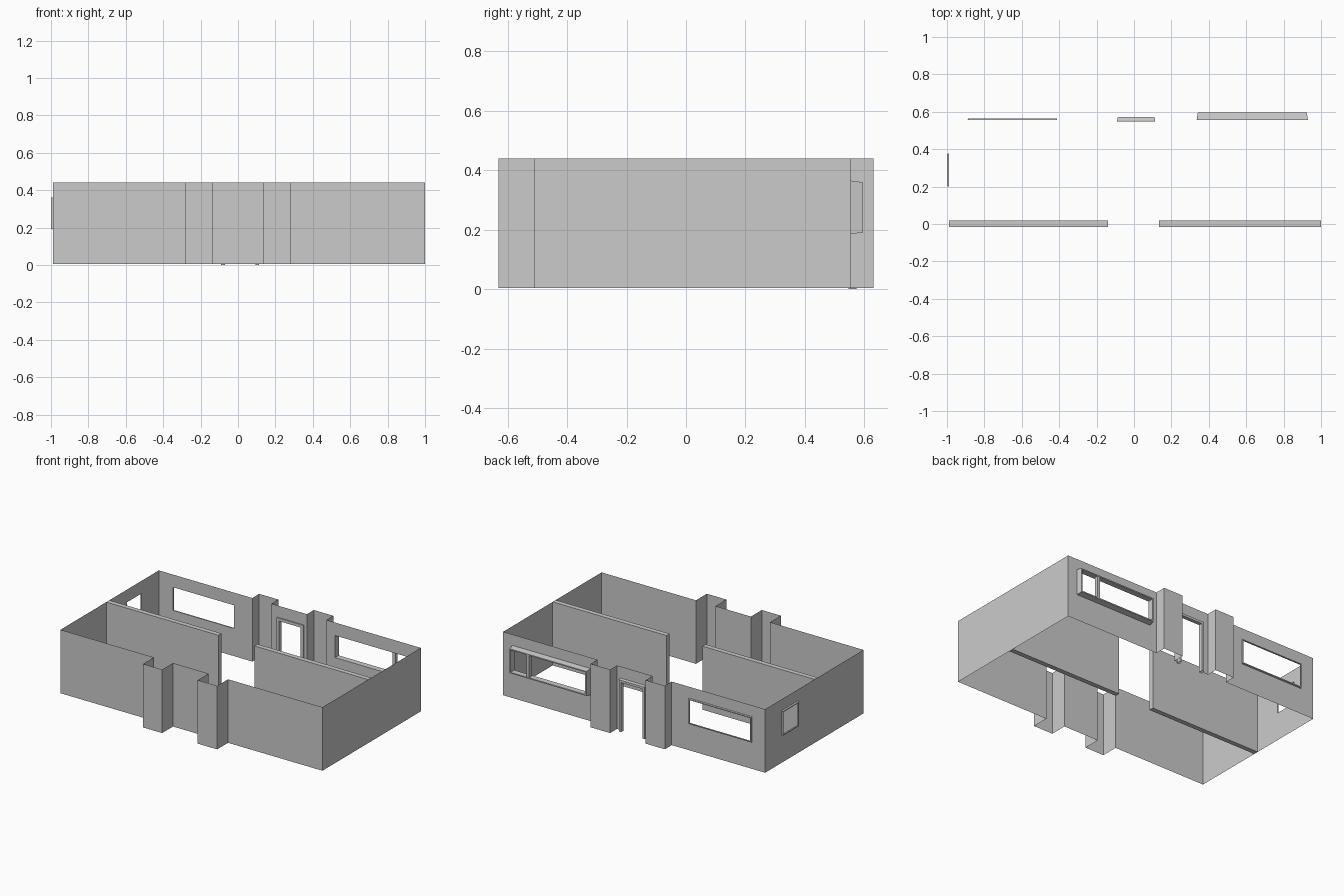
import bpy
import bmesh
from mathutils import Vector

if "Cube" in bpy.data.objects:
    bpy.data.objects.remove(bpy.data.objects["Cube"], do_unlink=True)

BASE, TOP = 0.004, 0.44
LEFT, RIGHT = 1.0, -0.99
FRONT, BACK = -0.512, 0.555

grey = bpy.data.materials.new("plain grey")
grey.use_nodes = True
colour = (0.6, 0.6, 0.6, 1)
grey.diffuse_color = colour
grey.node_tree.nodes["Principled BSDF"].inputs["Base Color"].default_value = colour


def finish(name, bm):
    """Turn a bmesh into a named object with the wall colour."""
    bmesh.ops.remove_doubles(bm, verts=bm.verts, dist=0.0001)
    bmesh.ops.recalc_face_normals(bm, faces=bm.faces)
    mesh = bpy.data.meshes.new(name)
    bm.to_mesh(mesh)
    bm.free()
    mesh.materials.append(grey)
    obj = bpy.data.objects.new(name, mesh)
    bpy.context.collection.objects.link(obj)
    return obj


def box(name, low, high):
    bm = bmesh.new()
    bmesh.ops.create_cube(bm, size=1)
    for v in bm.verts:
        v.co = Vector([h if c > 0 else l for c, l, h in zip(v.co, low, high)])
    return finish(name, bm)


def sheet(bm, a, b, openings):
    """Upright sheet from a to b; openings are (start, end, bottom, top) along it."""
    a, b = Vector(a), Vector(b)
    axis = 0 if abs(b.x - a.x) > abs(b.y - a.y) else 1
    lo, hi = sorted((a[axis], b[axis]))
    holes = [o for o in openings if lo < o[0] and o[1] < hi]
    us = sorted({lo, hi, *[u for o in holes for u in o[:2]]})
    for u0, u1 in zip(us, us[1:]):
        inside = [o for o in holes if o[0] <= u0 and u1 <= o[1]]
        spans = [(BASE, TOP)]
        if inside:
            spans = [(BASE, inside[0][2]), (inside[0][3], TOP)]
        for z0, z1 in spans:
            if z1 - z0 < 0.001:
                continue
            quad = []
            for u, z in ((u0, z0), (u1, z0), (u1, z1), (u0, z1)):
                p = Vector((a.x, a.y, z))
                p[axis] = u
                quad.append(bm.verts.new(p))
            bm.faces.new(quad)


def frame(name, opening, place, depth, width, taper=0, inner=0.0, closed=True):
    """Rim around an opening, standing out by depth; place maps (u, out, z) to space."""
    u0, u1, z0, z1 = opening
    bm = bmesh.new()
    loops = []
    rim = taper + width
    for inset, out in ((0, -inner), (0, 0), (taper, depth), (rim, depth), (rim, -inner)):
        foot = z0 + inset if closed else z0
        pts = ((u0 + inset, foot), (u0 + inset, z1 - inset),
               (u1 - inset, z1 - inset), (u1 - inset, foot))
        loops.append([bm.verts.new(place(u, out, z)) for u, z in pts])
    for i, first in enumerate(loops):
        second = loops[(i + 1) % len(loops)]
        if i == 0 and inner == 0:
            continue
        for j in range(4 if closed else 3):
            k = (j + 1) % 4
            bm.faces.new((first[j], first[k], second[k], second[j]))
    return finish(name, bm)


# Openings
bay = (0.335, 0.93, 0.185, 0.365)
wide_window = (-0.89, -0.41, 0.185, 0.362)
doorway = (-0.09, 0.113, BASE, 0.36)
side_window = (0.2, 0.377, 0.19, 0.362)

# Outer wall: one thin outline with hollow piers on the front and back
def pier_run(y, out):
    pts = []
    for x0, x1 in ((-0.28, -0.135), (0.135, 0.283)):
        pts += [(x0, y), (x0, out), (x1, out), (x1, y)]
    return pts


outline = [(RIGHT, FRONT)] + pier_run(FRONT, -0.63) + [(LEFT, FRONT), (LEFT, BACK)]
outline += pier_run(BACK, 0.63)[::-1] + [(RIGHT, BACK)]
bm = bmesh.new()
for a, b in zip(outline, outline[1:] + outline[:1]):
    holes = []
    if a[1] == b[1] == BACK:
        holes = [bay, wide_window, doorway]
    elif a[0] == b[0] == RIGHT:
        holes = [side_window]
    sheet(bm, a, b, holes)
finish("outer_wall", bm)

# Partition walls either side of the middle passage
box("partition_right", (RIGHT, -0.015, BASE), (-0.138, 0.018, TOP))
box("partition_left", (0.135, -0.015, BASE), (LEFT, 0.018, TOP))


# Frames
def on_back(u, out, z):
    return (u, BACK + out, z)


def on_right(u, out, z):
    return (RIGHT - out, u, z)


frame("bay_window_frame", bay, on_back, 0.04, 0.008, taper=0.006)
box("bay_window_mullion", (0.775, 0.572, 0.192), (0.795, 0.594, 0.358))
frame("wide_window_frame", wide_window, on_back, 0.008, 0.006, taper=0.003)
frame("side_window_frame", side_window, on_right, 0.01, 0.006, taper=0.003)
door = (doorway[0], doorway[1], 0.0, doorway[3])
frame("door_frame", door, on_back, 0.018, 0.016, taper=0.004, inner=0.008, closed=False)
